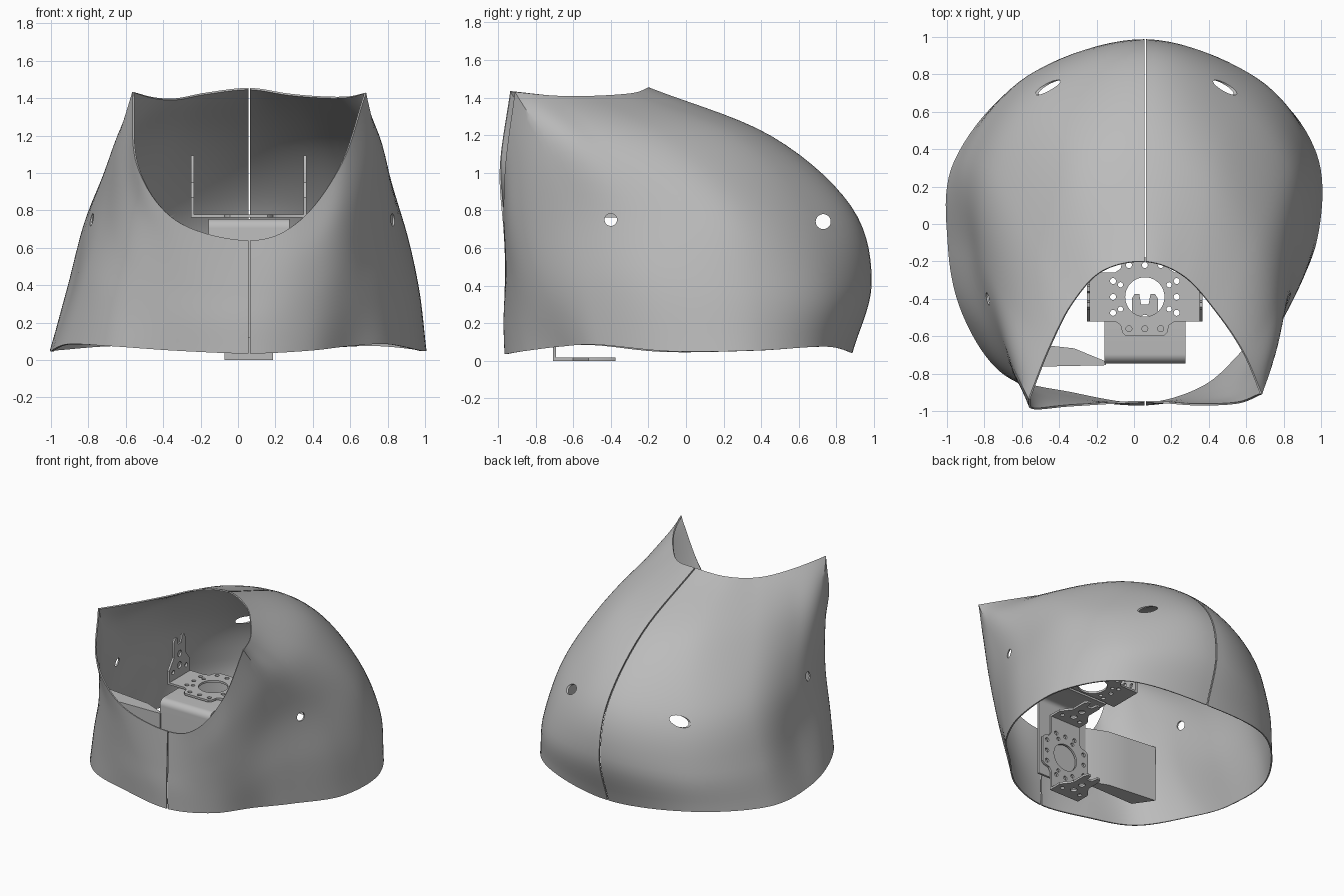
import bpy, bmesh, math
from mathutils import Matrix, Vector

cube = bpy.data.objects.get("Cube")
if cube:
    bpy.data.objects.remove(cube, do_unlink=True)

grey = bpy.data.materials.new("plain grey")
grey.use_nodes = True
COLOUR = (0.5, 0.5, 0.5, 1)
grey.diffuse_color = COLOUR
grey.node_tree.nodes["Principled BSDF"].inputs["Base Color"].default_value = COLOUR
CENTRE = 0.058


def add_object(name, data):
    obj = bpy.data.objects.new(name, data)
    bpy.context.scene.collection.objects.link(obj)
    return obj


def activate(obj):
    bpy.ops.object.select_all(action='DESELECT')
    obj.select_set(True)
    bpy.context.view_layer.objects.active = obj


def finish(obj):
    """Apply the modifiers, colour the part and smooth it."""
    activate(obj)
    for modifier in list(obj.modifiers):
        bpy.ops.object.modifier_apply(modifier=modifier.name)
    obj.data.materials.clear()
    obj.data.materials.append(grey)
    bpy.ops.object.shade_smooth_by_angle(angle=math.radians(35))


def grid_object(name, columns, thickness):
    """Skin a list of point columns and thicken it inwards."""
    bm = bmesh.new()
    verts = [[bm.verts.new(point) for point in column] for column in columns]
    for left, right in zip(verts, verts[1:]):
        for row in range(len(left) - 1):
            bm.faces.new((left[row], right[row], right[row + 1], left[row + 1]))
    mesh = bpy.data.meshes.new(name)
    bm.to_mesh(mesh)
    bm.free()
    obj = add_object(name, mesh)
    solid = obj.modifiers.new("Thickness", 'SOLIDIFY')
    solid.thickness = thickness
    solid.offset = -1
    return obj


def spline(points, steps, closed=False):
    """Smooth curve through the given points."""
    pts = [Vector(p) for p in points]
    if closed:
        pts = [pts[-1]] + pts + pts[:2]
    else:
        pts = [2 * pts[0] - pts[1]] + pts + [2 * pts[-1] - pts[-2]]
    result = []
    for a, b, c, d in zip(pts, pts[1:], pts[2:], pts[3:]):
        for i in range(steps):
            t = i / steps
            result.append(0.5 * (2 * b + (c - a) * t + (2 * a - 5 * b + 4 * c - d) * t ** 2
                                 + (3 * b - a - 3 * c + d) * t ** 3))
    result.append(pts[-2].copy())
    return result


# Shell rings, from the front centre round by +x, the back and -x
base_ring = [
    (.06, -.965, .035), (.38, -.87, .05), (.6, -.67, .075), (.8, -.47, .085), (.98, -.08, .05),
    (.975, .38, .055), (.67, .745, .075), (.06, .885, .04), (-.58, .765, .075), (-.96, .34, .055),
    (-.995, -.12, .05), (-.91, -.5, .085), (-.69, -.81, .075), (-.33, -.91, .05)]
lower_ring = [
    (.06, -.97, .2), (.37, -.9, .22), (.6, -.75, .3), (.79, -.52, .4), (.945, -.13, .4),
    (.93, .37, .4), (.65, .775, .38), (.06, .988, .42), (-.56, .79, .38), (-.89, .34, .38),
    (-.88, -.14, .4), (-.82, -.55, .42), (-.66, -.825, .3), (-.32, -.93, .22)]
middle_ring = [
    (.06, -.965, .35), (.36, -.93, .4), (.59, -.83, .55), (.76, -.58, .76), (.865, -.2, .76),
    (.835, .27, .78), (.525, .67, .78), (.06, .88, .82), (-.475, .695, .78), (-.765, .28, .78),
    (-.8, -.2, .78), (-.72, -.61, .78), (-.6, -.865, .56), (-.31, -.945, .4)]
upper_ring = [
    (.06, -.96, .5), (.345, -.955, .57), (.57, -.91, .8), (.745, -.73, 1.13), (.765, -.42, 1.13),
    (.665, -.06, 1.16), (.41, .3, 1.185), (.06, .455, 1.195), (-.31, .33, 1.185), (-.555, -.06, 1.16),
    (-.645, -.43, 1.14), (-.65, -.76, 1.14), (-.55, -.92, .82), (-.32, -.96, .58)]
rim_ring = [
    (.06, -.955, .64), (.33, -.97, .745), (.555, -.96, 1.05), (.685, -.91, 1.43), (.59, -.69, 1.41),
    (.45, -.48, 1.41), (.27, -.28, 1.425), (.06, -.2, 1.455), (-.17, -.25, 1.43), (-.33, -.42, 1.4),
    (-.45, -.65, 1.405), (-.565, -.935, 1.435), (-.54, -.99, 1.04), (-.33, -.975, .745)]

# The rim has a corner at each of its two tips
STEPS = 10
rings = [spline(ring, STEPS, closed=True) for ring in
         (base_ring, lower_ring, middle_ring, upper_ring)]
rim_front = spline(rim_ring[-3:] + rim_ring[:4], STEPS)
rim_back = spline(rim_ring[3:-2], STEPS)
rings.append(rim_front[3 * STEPS:] + rim_back[1:] + rim_front[1:3 * STEPS + 1])
shell_columns = [spline(column, 7) for column in zip(*rings)]
half = len(base_ring) // 2 * STEPS

# Round holes run straight through both sides of the shell
cutters = []
for y, z, radius in ((-.4, .75, .033), (.73, .74, .04)):
    bpy.ops.mesh.primitive_cylinder_add(vertices=32, radius=radius, depth=3, location=(0, y, z),
                                        rotation=(0, math.pi / 2, 0))
    cutter = bpy.context.object
    cutter.name = "hole_cutter"
    cutter.hide_render = True
    cutters.append(cutter)

# Two shell halves with a narrow slit between them
for name, columns, side in (("shell_left", shell_columns[:half + 1], 1),
                            ("shell_right", shell_columns[half:], -1)):
    columns = [[p.copy() for p in column] for column in columns]
    for column in (columns[0], columns[-1]):
        for point in column:
            point.x = .06 + side * .005
    shell = grid_object(name, columns, .01)
    for cutter in cutters:
        cut = shell.modifiers.new("Hole", 'BOOLEAN')
        cut.operation = 'DIFFERENCE'
        cut.solver = 'EXACT'
        cut.object = cutter
    finish(shell)
for cutter in cutters:
    bpy.data.objects.remove(cutter, do_unlink=True)


def circle(x, y, radius, sides=16):
    return [(x + radius * math.cos(i * math.tau / sides),
             y + radius * math.sin(i * math.tau / sides)) for i in range(sides)]


def plate(name, outline, holes, matrix, thickness=.016):
    """Flat sheet cut from an outline with holes in it."""
    curve = bpy.data.curves.new(name + "_outline", 'CURVE')
    curve.dimensions = '2D'
    curve.fill_mode = 'BOTH'
    curve.extrude = thickness / 2
    for loop in [outline] + holes:
        line = curve.splines.new('POLY')
        line.points.add(len(loop) - 1)
        for point, (x, y) in zip(line.points, loop):
            point.co = (x, y, 0, 1)
        line.use_cyclic_u = True
    source = add_object(name + "_outline", curve)
    bpy.context.view_layer.update()
    mesh = bpy.data.meshes.new_from_object(
        source.evaluated_get(bpy.context.evaluated_depsgraph_get()))
    bpy.data.objects.remove(source, do_unlink=True)
    mesh.transform(matrix)
    finish(add_object(name, mesh))


def mirrored(quarter):
    """Complete a quarter outline over both axes."""
    top = quarter + [(-x, y) for x, y in reversed(quarter)]
    return top + [(-x, -y) for x, y in top]


# Perforated U bracket: a base with lobes and two tapered arms
LENGTH, REACH = .308, .325
base_outline = mirrored([(LENGTH, .13), (.16, .13), (.13, .15), (.12, .19), (.1, .21)])
base_holes = [circle(0, 0, .105, 40)]
for offset in (-.085, 0, .085):
    for edge in (-.17, .17):
        base_holes += [circle(edge, offset, .016), circle(offset, edge, .016)]
for x in (-.13, .13):
    base_holes += [circle(x, y, .014) for y in (-.065, .065)]
arm_half = [(.13, 0), (.13, .1), (.07, .18), (.07, .3), (.055, REACH), (.03, REACH), (.02, .27)]
arm_outline = arm_half + [(-x, y) for x, y in reversed(arm_half)]
arm_holes = [circle(0, .1, .025), circle(0, .19, .025)]
arm_holes += [circle(x, .07, .016) for x in (-.08, .08)]


def bracket(name, matrix):
    plate(name + "_base", base_outline, base_holes, matrix)
    for side, label in ((-1, "_first_arm"), (1, "_second_arm")):
        upright = Matrix(((0, 0, side, side * (LENGTH - .008)), (side, 0, 0, 0),
                          (0, 1, 0, 0), (0, 0, 0, 1)))
        plate(name + label, arm_outline, arm_holes, matrix @ upright)


bracket("upper_bracket", Matrix.Translation((CENTRE, -.39, .77)))
turned = Matrix(((0, 1, 0, 0), (0, 0, 1, 0), (1, 0, 0, 0), (0, 0, 0, 1)))
bracket("lower_bracket", Matrix.Translation((CENTRE, -.7, LENGTH)) @ turned)

# Bent sheet joining the two brackets
bend = [(-.745 + .05 * (1 - math.cos(a)), .705 + .05 * math.sin(a))
        for a in (i * math.pi / 16 for i in range(9))]
profile = [(-.745, .12)] + bend + [(-.5, .755)]
finish(grid_object("bent_sheet", [[(x, y, z) for y, z in profile]
                                  for x in (CENTRE - .217, CENTRE + .217)], .016))

# Side wedge reaching from the brackets to the shell wall
wedge = [(-.15, -.755), (-.15, -.735), (-.32, -.665), (-.5, -.645), (-.72, -.62), (-.62, -.765)]
plate("side_wedge", wedge, [], Matrix.Translation((0, 0, .43)), .44)
